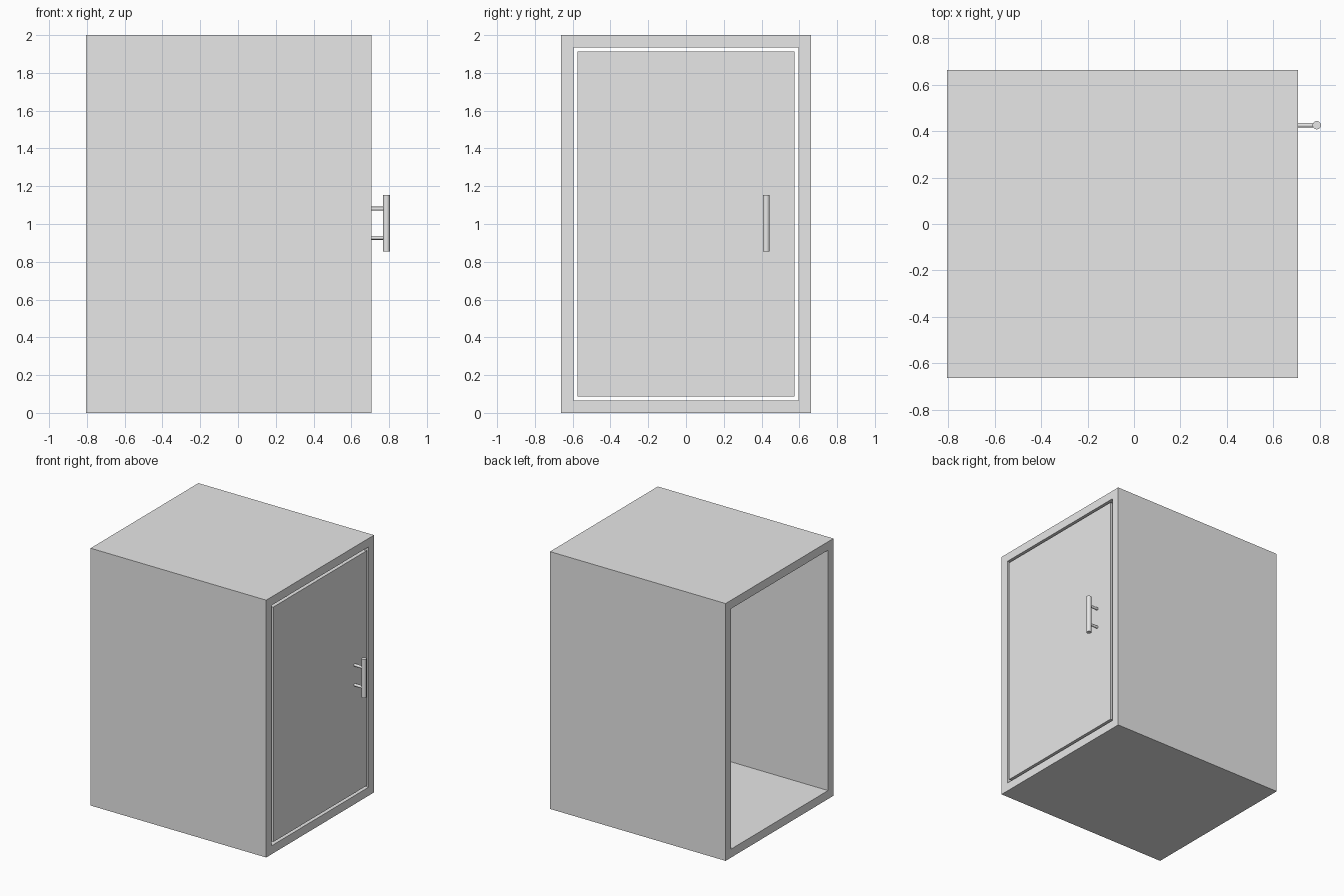
import bpy
import bmesh
from mathutils import Matrix, Vector

# Remove the default cube
cube = bpy.data.objects.get("Cube")
if cube:
    bpy.data.objects.remove(cube, do_unlink=True)

# Single light grey colour
grey = bpy.data.materials.new("light_grey")
grey.use_nodes = True
colour = (0.8, 0.8, 0.8, 1.0)
grey.diffuse_color = colour
grey.node_tree.nodes["Principled BSDF"].inputs["Base Color"].default_value = colour

HALF_Y, HEIGHT = 0.662, 2.0
BACK_X, FACE_X = -0.804, 0.706
WALL, GAP, DOOR_DEPTH = 0.066, 0.021, 0.04
BAR_X, BAR_Y, BAR_Z = 0.786, 0.425, 1.004


def finish(name, bm):
    bmesh.ops.recalc_face_normals(bm, faces=bm.faces)
    mesh = bpy.data.meshes.new(name)
    bm.to_mesh(mesh)
    bm.free()
    mesh.materials.append(grey)
    obj = bpy.data.objects.new(name, mesh)
    bpy.context.collection.objects.link(obj)
    return obj


def rectangle(bm, x, inset):
    """Ring of corners across the enclosure, set in from its outside."""
    y, low, high = HALF_Y - inset, inset, HEIGHT - inset
    corners = ((-y, low), (y, low), (y, high), (-y, high))
    return [bm.verts.new((x, *corner)) for corner in corners]


def bridge(bm, a, b):
    for i in range(4):
        j = (i + 1) % 4
        bm.faces.new((a[i], a[j], b[j], b[i]))


def rod(name, start, end, radius, sides):
    start, end = Vector(start), Vector(end)
    axis = end - start
    turn = axis.to_track_quat("Z", "Y").to_matrix().to_4x4()
    bm = bmesh.new()
    bmesh.ops.create_cone(bm, cap_ends=True, segments=sides, radius1=radius,
                          radius2=radius, depth=axis.length,
                          matrix=Matrix.Translation((start + end) / 2) @ turn)
    obj = finish(name, bm)
    for face in obj.data.polygons:
        face.use_smooth = len(face.vertices) == 4
    for edge in obj.data.edges:
        # Keep the rims of the end caps crisp
        ends = [obj.data.vertices[v].co for v in edge.vertices]
        edge.use_edge_sharp = abs((ends[0] - ends[1]).dot(axis)) < 1e-5
    return obj


# Enclosure: rectangular tube, open from end to end
bm = bmesh.new()
rings = [rectangle(bm, x, inset) for x, inset in
         ((BACK_X, 0), (FACE_X, 0), (FACE_X, WALL), (BACK_X, WALL))]
for i in range(4):
    bridge(bm, rings[i], rings[(i + 1) % 4])
finish("enclosure", bm)

# Door: flush slab with a narrow gap all round
bm = bmesh.new()
inner = rectangle(bm, FACE_X - DOOR_DEPTH, WALL + GAP)
outer = rectangle(bm, FACE_X, WALL + GAP)
bridge(bm, inner, outer)
bm.faces.new(inner)
bm.faces.new(outer)
finish("door", bm)

# Handle: upright bar on two posts
rod("handle_bar", (BAR_X, BAR_Y, BAR_Z - 0.15), (BAR_X, BAR_Y, BAR_Z + 0.15), 0.018, 32)
for name, offset in (("lower_handle_post", -0.077), ("upper_handle_post", 0.077)):
    z = BAR_Z + offset
    rod(name, (FACE_X - 0.005, BAR_Y, z), (BAR_X, BAR_Y, z), 0.0105, 24)
